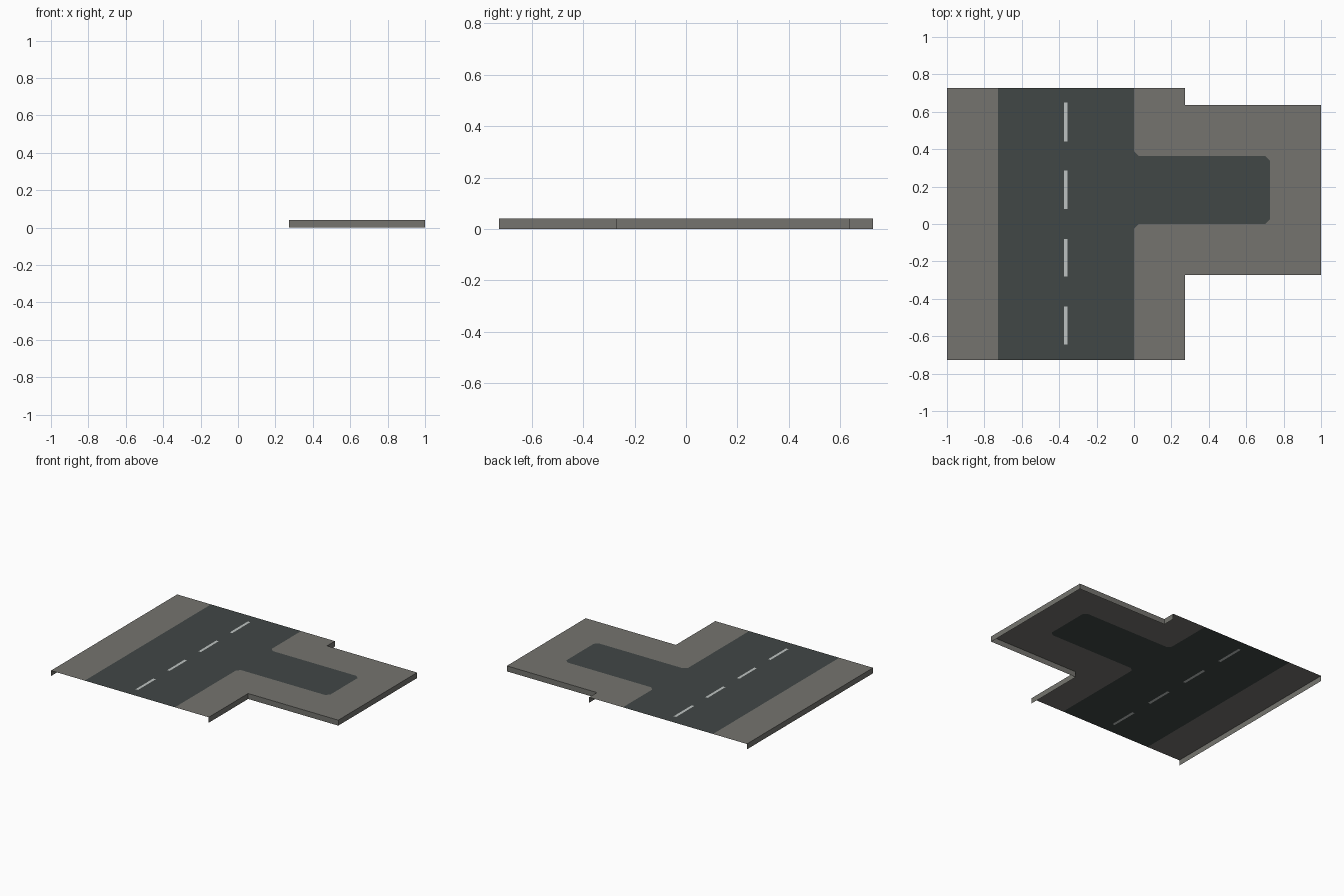
import bpy, bmesh

if "Cube" in bpy.data.objects:
    bpy.data.objects.remove(bpy.data.objects["Cube"])

U = 1 / 11                 # layout module
H = 0.04                   # height of the slab surface
C = 0.025                  # corner cut on the side street
DX = (-0.375, -0.355)      # centre dash width
DASHES = [(-0.645, -0.44), (-0.28, -0.08), (0.08, 0.285), (0.44, 0.65)]


def srgb(*rgb):
    return [((c / 255 + 0.055) / 1.055) ** 2.4 for c in rgb] + [1]


mesh = bpy.data.meshes.new("road_junction")
obj = bpy.data.objects.new("road_junction", mesh)
bpy.context.collection.objects.link(obj)
for name, col in (("pavement_grey", srgb(117, 116, 111)),
                  ("asphalt_dark", srgb(65, 71, 70)),
                  ("line_white", srgb(190, 194, 193))):
    mat = bpy.data.materials.new(name)
    mat.diffuse_color = col
    mat.use_nodes = True
    mat.node_tree.nodes["Principled BSDF"].inputs["Base Color"].default_value = mat.diffuse_color
    mesh.materials.append(mat)

# Grid lines through every colour border and outline edge
xs = sorted([-1, -8 * U, *DX, 0, C, 3 * U, 8 * U - C, 8 * U, 1])
ys = sorted([-8 * U, -3 * U, -C, 0, C, 4 * U - C, 4 * U, 4 * U + C, 7 * U, 8 * U]
            + [v for d in DASHES for v in d])


def colour(x, y):
    if DX[0] < x < DX[1] and any(a < y < b for a, b in DASHES):
        return 2
    if -8 * U < x < 0:
        return 1
    if 0 < x < C and -C < y < 4 * U + C:          # flared mouth of the street
        if y < 0:
            return int(x - y < C)
        if y > 4 * U:
            return int(x + y - 4 * U < C)
    if 0 < x < 8 * U and 0 < y < 4 * U:           # side street, cut far corners
        return int(min(y, 4 * U - y) + 8 * U - x > C)
    return 0


bm = bmesh.new()
verts = {}


def vert(x, y, z=H):
    key = (round(x, 5), round(y, 5), z)
    if key not in verts:
        verts[key] = bm.verts.new((x, y, z))
    return verts[key]


def face(pts):
    f = bm.faces.new([vert(*p) for p in pts])
    f.material_index = colour(sum(p[0] for p in pts) / len(pts),
                              sum(p[1] for p in pts) / len(pts))


# Top surface, with corner cells split along the diagonal
for x0, x1 in zip(xs, xs[1:]):
    for y0, y1 in zip(ys, ys[1:]):
        cx, cy = (x0 + x1) / 2, (y0 + y1) / 2
        if cx > 3 * U and not -3 * U < cy < 7 * U:
            continue
        a, b, c, d = (x0, y0), (x1, y0), (x1, y1), (x0, y1)
        mouth = 0 < cx < C
        tip = 8 * U - C < cx < 8 * U
        if (mouth and -C < cy < 0) or (tip and 4 * U - C < cy < 4 * U):
            pairs = ((a, b, d), (b, c, d)) if tip else ((a, b, c), (a, c, d))
        elif (mouth and 4 * U < cy < 4 * U + C) or (tip and 0 < cy < C):
            pairs = ((a, b, c), (a, c, d)) if tip else ((a, b, d), (b, c, d))
        else:
            pairs = ((a, b, c, d),)
        for p in pairs:
            face(p)

# Skirt walls below the outline; both road ends stay open
for e in [e for e in bm.edges if e.is_boundary]:
    loop = e.link_loops[0]
    p, q = loop.vert.co, loop.link_loop_next.vert.co
    if all(abs(abs(v.y) - 8 * U) < 1e-4 for v in (p, q)):
        continue
    f = bm.faces.new([vert(q.x, q.y), vert(p.x, p.y),
                      vert(p.x, p.y, 0), vert(q.x, q.y, 0)])
    f.material_index = 0

bm.to_mesh(mesh)
bm.free()
